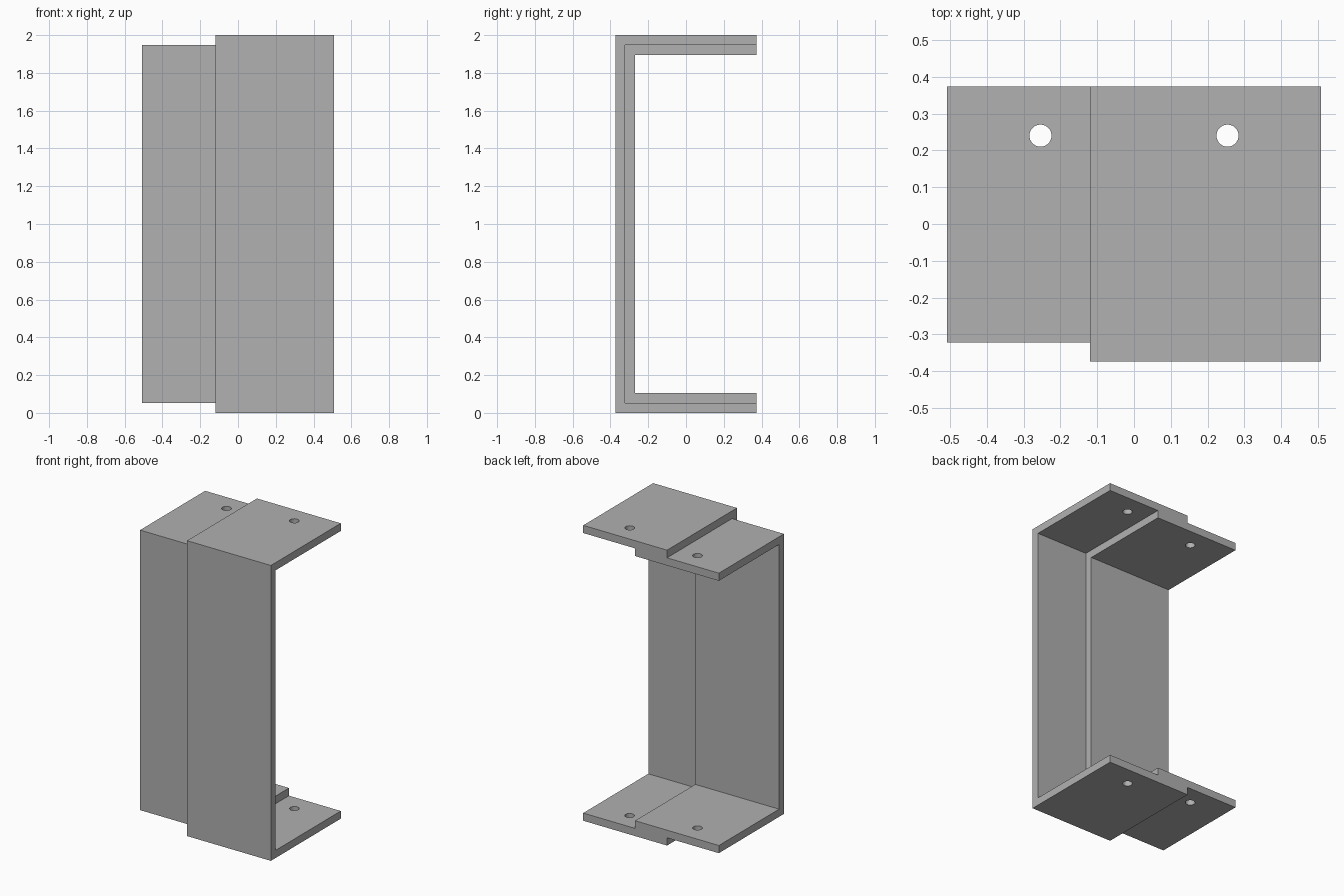
import bpy
import bmesh
from mathutils import Matrix

if "Cube" in bpy.data.objects:
    bpy.data.objects.remove(bpy.data.objects["Cube"], do_unlink=True)

HALF_WIDTH, HALF_DEPTH, HEIGHT = 0.508, 0.374, 2.0
WALL = 0.052
LAP = 0.12          # how far each channel reaches past the centre
HOLE_X, HOLE_Y, HOLE_RADIUS = 0.254, 0.24, 0.03

grey = bpy.data.materials.new("plain grey")
grey.use_nodes = True
colour = (0.44, 0.44, 0.44, 1)
grey.diffuse_color = colour
grey.node_tree.nodes["Principled BSDF"].inputs["Base Color"].default_value = colour


def add_object(name, bm):
    mesh = bpy.data.meshes.new(name)
    bmesh.ops.recalc_face_normals(bm, faces=bm.faces)
    bm.to_mesh(mesh)
    bm.free()
    mesh.materials.append(grey)
    obj = bpy.data.objects.new(name, mesh)
    bpy.context.collection.objects.link(obj)
    return obj


def channel(name, x0, x1, inset, hole_x):
    """C-shaped channel, open at the back, with a bolt hole in each flange."""
    front, back = inset - HALF_DEPTH, HALF_DEPTH
    low, high = inset, HEIGHT - inset
    profile = [(back, low), (front, low), (front, high), (back, high),
               (back, high - WALL), (front + WALL, high - WALL),
               (front + WALL, low + WALL), (back, low + WALL)]
    bm = bmesh.new()
    face = bm.faces.new([bm.verts.new((x0, y, z)) for y, z in profile])
    swept = bmesh.ops.extrude_face_region(bm, geom=[face])["geom"]
    moved = [v for v in swept if isinstance(v, bmesh.types.BMVert)]
    bmesh.ops.translate(bm, verts=moved, vec=(x1 - x0, 0, 0))
    body = add_object(name, bm)

    # Bolt hole drilled through both flanges
    bm = bmesh.new()
    bmesh.ops.create_cone(bm, cap_ends=True, segments=32, radius1=HOLE_RADIUS,
                          radius2=HOLE_RADIUS, depth=HEIGHT * 1.2,
                          matrix=Matrix.Translation((hole_x, HOLE_Y, HEIGHT / 2)))
    drill = add_object(name + "_drill", bm)
    drill.hide_render = True
    cut = body.modifiers.new("bolt holes", 'BOOLEAN')
    cut.operation = 'DIFFERENCE'
    cut.solver = 'EXACT'
    cut.object = drill
    graph = bpy.context.evaluated_depsgraph_get()
    drilled = bpy.data.meshes.new_from_object(body.evaluated_get(graph))
    body.modifiers.clear()
    body.data = drilled
    bpy.data.objects.remove(drill, do_unlink=True)
    return body


# Outer channel on the left, inner channel nested inside it on the right
channel("outer_channel", -LAP, HALF_WIDTH, 0, HOLE_X)
channel("inner_channel", -HALF_WIDTH, LAP, WALL, -HOLE_X)
